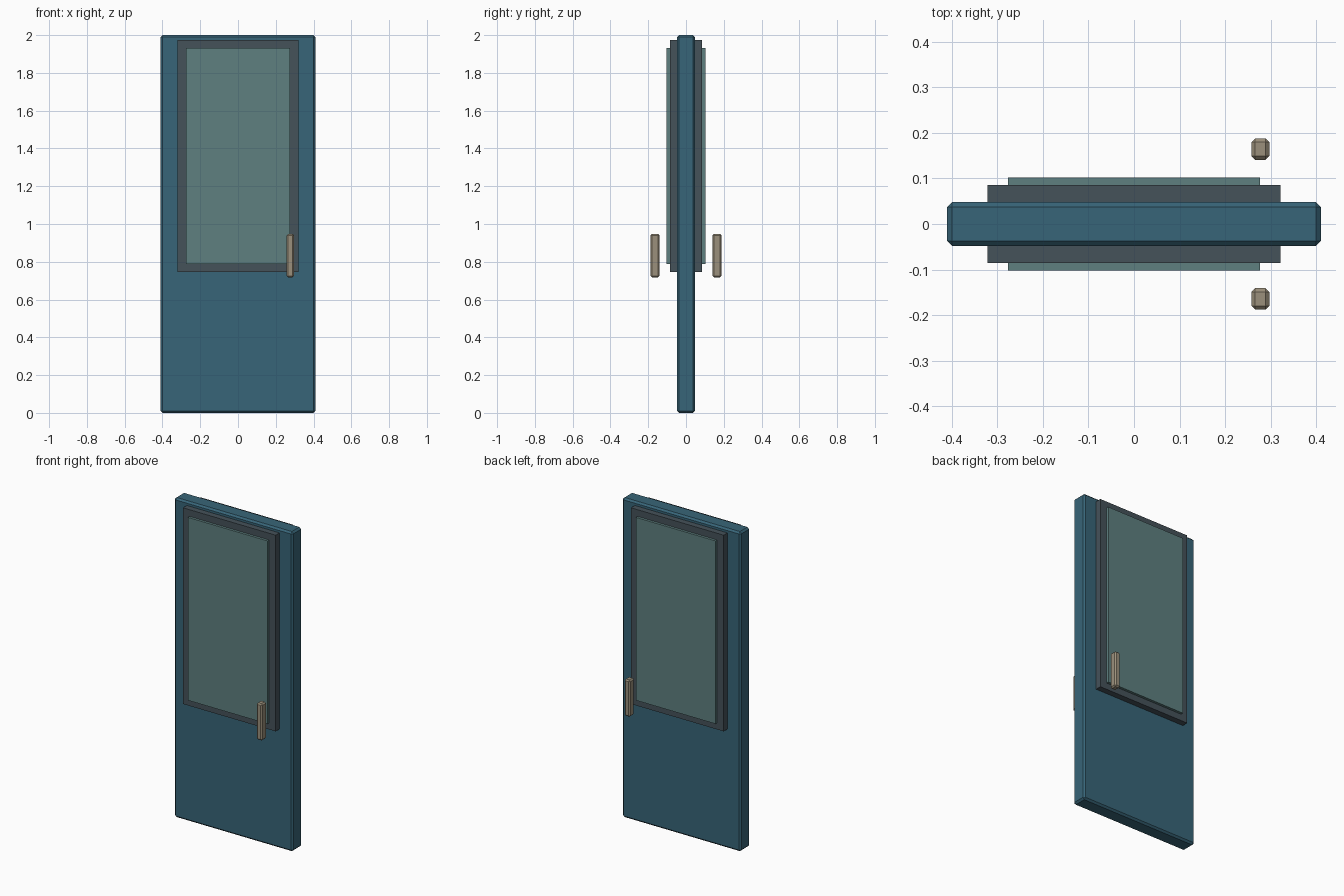
import bpy

if "Cube" in bpy.data.objects:
    bpy.data.objects.remove(bpy.data.objects["Cube"])


def material(name, rgb):
    m = bpy.data.materials.new(name)
    m.diffuse_color = (*rgb, 1.0)
    m.use_nodes = True
    m.node_tree.nodes["Principled BSDF"].inputs["Base Color"].default_value = m.diffuse_color
    return m


def box(name, lo, hi, mat, chamfer=0.0):
    """Flat-shaded box between two corners, with optional one-segment chamfer."""
    bpy.ops.mesh.primitive_cube_add(size=1, location=[(a + b) / 2 for a, b in zip(lo, hi)])
    ob = bpy.context.object
    ob.name = name
    ob.scale = [b - a for a, b in zip(lo, hi)]
    bpy.ops.object.transform_apply(location=False, rotation=False, scale=True)
    if chamfer:
        bev = ob.modifiers.new("chamfer", 'BEVEL')
        bev.width = chamfer
        bev.segments = 1
    ob.data.materials.append(mat)
    return ob


blue = material("door_paint", (0.039, 0.130, 0.188))
dark = material("frame_rubber", (0.060, 0.084, 0.102))
glass = material("window_glass", (0.112, 0.216, 0.216))
metal = material("handle_metal", (0.33, 0.28, 0.20))

# Door leaf
box("door_panel", (-0.41, -0.048, 0), (0.41, 0.048, 2), blue, 0.011)

# Window surround and pane, passing through to both faces
box("window_frame", (-0.321, -0.086, 0.747), (0.321, 0.086, 1.975), dark)
box("window_pane", (-0.276, -0.102, 0.788), (0.276, 0.102, 1.933), glass)

# Pull handles standing off each face
for side, name in ((-1, "front_handle"), (1, "back_handle")):
    y = sorted((side * 0.141, side * 0.188))
    box(name, (0.258, y[0], 0.718), (0.297, y[1], 0.948), metal, 0.008)
